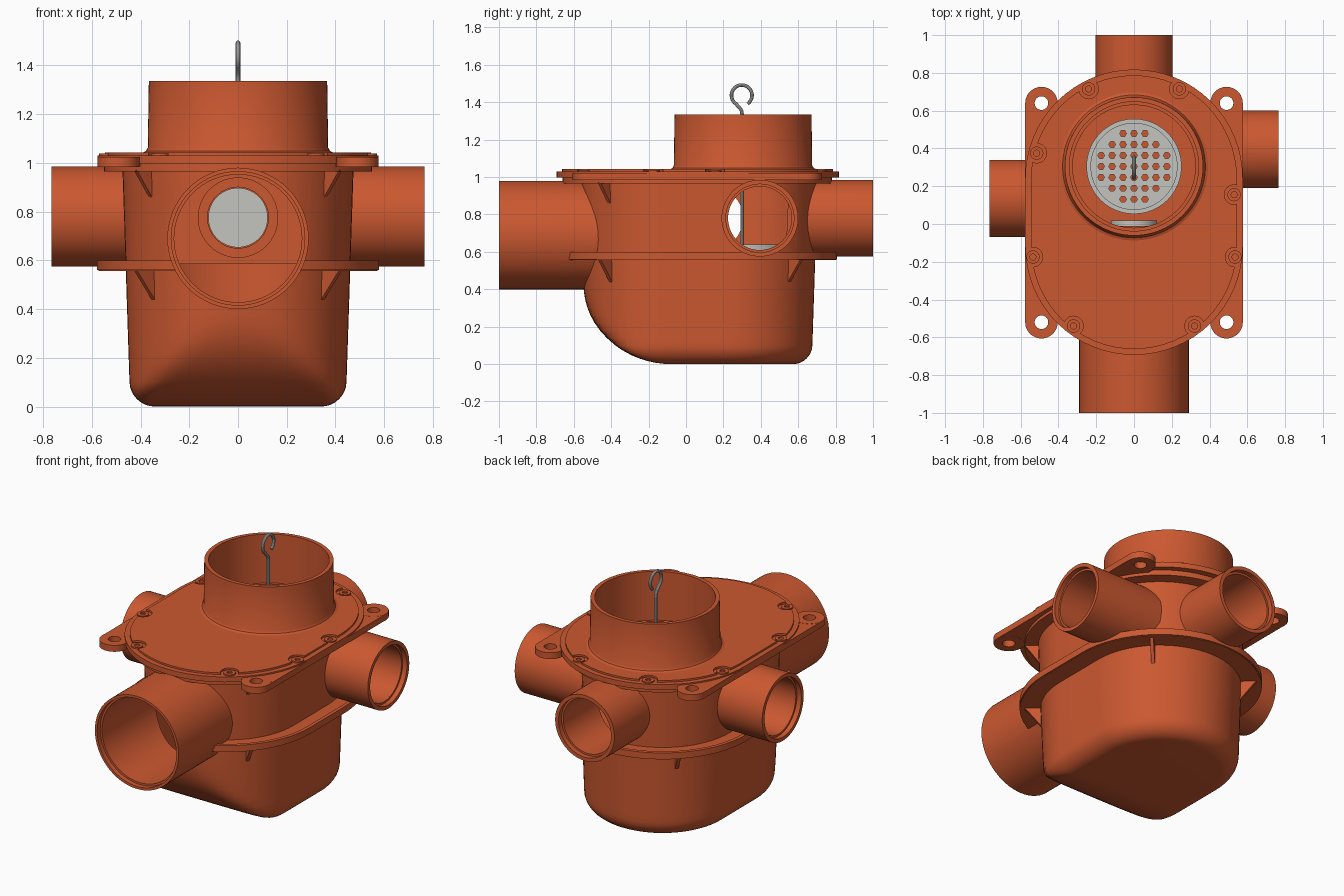
import bpy, bmesh, math
from mathutils import Vector

if "Cube" in bpy.data.objects:
    bpy.data.objects.remove(bpy.data.objects["Cube"])

BACK, FRONT = 0.23, -0.11      # centres of the two end arcs of the body


def material(name, rgb, rough):
    m = bpy.data.materials.new(name)
    m.use_nodes = True
    m.diffuse_color = (*rgb, 1)
    bsdf = m.node_tree.nodes["Principled BSDF"]
    bsdf.inputs["Base Color"].default_value = (*rgb, 1)
    bsdf.inputs["Roughness"].default_value = rough
    return m


orange = material("orange plastic", (0.60, 0.098, 0.030), 0.5)
grey = material("light grey metal", (0.55, 0.55, 0.53), 0.5)
parts = []


def finish(name, bm, mat=orange):
    bmesh.ops.recalc_face_normals(bm, faces=bm.faces)
    me = bpy.data.meshes.new(name)
    bm.to_mesh(me)
    bm.free()
    ob = bpy.data.objects.new(name, me)
    bpy.context.collection.objects.link(ob)
    me.materials.append(mat)
    parts.append(ob)
    return ob


def loft(name, rings, mat=orange, closed=False):
    """Skin a stack of point rings; closed joins the last ring to the first."""
    bm = bmesh.new()
    rows = [[bm.verts.new(p) for p in ring] for ring in rings]
    n = len(rows[0])
    pairs = list(zip(rows, rows[1:])) + ([(rows[-1], rows[0])] if closed else [])
    for a, b in pairs:
        for i in range(n):
            j = (i + 1) % n
            bm.faces.new((a[i], a[j], b[j], b[i]))
    if not closed:
        bm.faces.new(rows[0])
        bm.faces.new(rows[-1])
    return finish(name, bm, mat)


def stadium(r, back=BACK, front=FRONT, n=32):
    arc = [math.pi * i / n for i in range(n + 1)]
    return ([(r * math.cos(t), back + r * math.sin(t)) for t in arc]
            + [(-r * math.cos(t), front - r * math.sin(t)) for t in arc])


def circle(x, y, r, n=48):
    return [(x + r * math.cos(math.tau * i / n), y + r * math.sin(math.tau * i / n)) for i in range(n)]


def at(pts, z):
    return [(x, y, z) for x, y in pts]


def prism(name, pts, z0, z1, mat=orange):
    return loft(name, [at(pts, z0), at(pts, z1)], mat)


def ring(name, outer, inner, z0, z1, mat=orange):
    return loft(name, [at(outer, z0), at(outer, z1), at(inner, z1), at(inner, z0)], mat, True)


def rod(name, a, b, r, mat=orange, n=64):
    """Solid cylinder between two points."""
    a, b = Vector(a), Vector(b)
    turn = (b - a).to_track_quat("Z", "Y")
    disc = [turn @ Vector((x, y, 0)) for x, y in circle(0, 0, r, n)]
    return loft(name, [[a + p for p in disc], [b + p for p in disc]], mat)


def hull(name, pts):
    bm = bmesh.new()
    verts = [bm.verts.new(p) for p in pts]
    bmesh.ops.convex_hull(bm, input=verts)
    return finish(name, bm)


def box(name, x0, x1, y0, y1, z0, z1):
    return hull(name, [(x, y, z) for x in (x0, x1) for y in (y0, y1) for z in (z0, z1)])


def combine(target, tools, op):
    """Apply one boolean per tool and discard the tools."""
    for tool in tools:
        mod = target.modifiers.new("cut", "BOOLEAN")
        mod.object, mod.operation, mod.solver = tool, op, "EXACT"
        bpy.context.view_layer.update()
        dg = bpy.context.evaluated_depsgraph_get()
        mesh = bpy.data.meshes.new_from_object(target.evaluated_get(dg))
        target.modifiers.clear()
        target.data = mesh
        parts.remove(tool)
        bpy.data.objects.remove(tool)


# Bowl: rounded plan, tapered walls, filleted floor, scooped front
def bowl(name, inset, top):
    fillet = 0.1
    depths = [fillet * (1 - math.cos(math.pi * i / 16)) for i in range(9)]
    depths += [fillet + 0.04 * i for i in range(1, 13)]
    levels = [inset + d for d in depths] + [top]
    rings = []
    for z in levels:
        low = max(0, fillet - (z - inset))
        r = 0.442 + 0.033 * z - inset - fillet + math.sqrt(fillet ** 2 - low ** 2)
        drop = max(0, 0.5 - z)
        scoop = -0.08 - math.sqrt(max(0, (0.5 - inset) ** 2 - drop ** 2))
        rings.append([(x, (y + scoop + math.hypot(y - scoop, 0.04)) / 2, z) for x, y in stadium(r)])
    return loft(name, rings)


body = bowl("body", 0, 1.0)

# Pipes: start, mouth, outer radius, bore radius
pipes = [((0, -0.35, 0.69), (0, -1, 0.69), 0.29, 0.262),
         ((0, 0.45, 0.78), (0, 1, 0.78), 0.205, 0.17),
         ((-0.3, 0.135, 0.78), (-0.765, 0.135, 0.78), 0.205, 0.17),
         ((0.3, 0.395, 0.78), (0.765, 0.395, 0.78), 0.205, 0.17)]
combine(body, [rod("pipe", a, b, ro) for a, b, ro, ri in pipes], "UNION")

# Flanges and mounting ears
ears = [(sx * 0.49, y) for sx in (-1, 1) for y in (-0.52, 0.64)]
solids = [prism("middle_flange", stadium(0.572), 0.557, 0.58),
          prism("upper_flange", stadium(0.55), 0.965, 1.003)]
solids += [box("side_strip", min(s * 0.4, s * 0.576), max(s * 0.4, s * 0.576), -0.52, 0.64, 0.984, 1.022)
           for s in (-1, 1)]
solids += [prism("ear", circle(x, y, 0.086), 0.983, 1.023) for x, y in ears]
combine(body, solids, "UNION")

# Hollow the body, bore the pipes and drill the ears
cuts = [bowl("cavity", 0.035, 1.1)]
for a, b, ro, ri in pipes:
    a, b = Vector(a), Vector(b)
    out = (b - a).normalized()
    cuts += [rod("bore", a, b + out * 0.02, ri),
             rod("mouth", b - out * 0.03, b + out * 0.02, ri + 0.012)]
cuts += [prism("ear_hole", circle(x, y, 0.036), 0.9, 1.1) for x, y in ears]
combine(body, cuts, "DIFFERENCE")

# Upturned lip on the middle flange, kept clear of the front pipe
lip = ring("flange_lip", stadium(0.578), stadium(0.556), 0.56, 0.6)
combine(lip, [rod("clear", (0, -0.3, 0.69), (0, -1, 0.69), 0.28),
              rod("clear", (0, 0.6, 0.78), (0, 1, 0.78), 0.2)]
        + [rod("clear", (s * 0.4, y, 0.78), (s * 0.8, y, 0.78), 0.2)
           for s, y in ((-1, 0.135), (1, 0.395))], "DIFFERENCE")


# Triangular stiffening ribs under both flanges
def rib(name, centre, angle, z, height):
    d = Vector((math.cos(angle), math.sin(angle), 0))
    side = Vector((-d.y, d.x, 0)) * 0.01
    base = Vector((0, centre, 0))
    pts = [base + d * r + Vector((0, 0, h)) for r, h in ((0.42, z), (0.55, z), (0.455, z - height), (0.42, z - height))]
    hull(name, [p + s for p in pts for s in (side, -side)])


for s, tag in ((1, "left"), (-1, "right")):
    for centre, deg, end in ((FRONT, -40, "front"), (BACK, 45, "back")):
        a = math.radians(deg)
        a = a if s > 0 else math.pi - a
        rib("lower_rib_%s_%s" % (end, tag), centre, a, 0.56, 0.12)
        if end == "front":
            rib("upper_rib_" + tag, centre, a, 0.97, 0.13)

# Lid with raised panel, scalloped around the screws, and round neck
screws = [(-0.24, 0.715), (0.24, 0.715), (-0.515, 0.375), (0.53, 0.155),
          (-0.535, -0.175), (0.535, -0.175), (-0.32, -0.54), (0.32, -0.54)]
NY = 0.305
lid = prism("lid", stadium(0.576, 0.242, -0.117), 0.998, 1.031)
panel = prism("lid_panel", stadium(0.545, 0.242, -0.117), 1.025, 1.042)
combine(panel, [prism("scallop", circle(x, y, 0.052, 24), 1.0, 1.1) for x, y in screws], "DIFFERENCE")
neck = loft("neck", [at(circle(0, NY, r, 96), z) for r, z in
                     ((0.392, 1.01), (0.392, 1.042), (0.378, 1.048), (0.37, 1.062), (0.366, 1.335))])
for part in (lid, panel, neck):
    combine(part, [prism("neck_bore", circle(0, NY, 0.342, 96), 0.9, 1.4)], "DIFFERENCE")
ring("neck_seat", circle(0, NY, 0.35, 96), circle(0, NY, 0.325, 96), 1.0, 1.03)
for i, (x, y) in enumerate(screws):
    ring("screw_%d" % (i + 1), circle(x, y, 0.035, 24), circle(x, y, 0.016, 24), 1.025, 1.039)

# Inner shelf and dividing wall
shelf = prism("inner_shelf", stadium(0.44, BACK, 0.0), 0.585, 0.605)
combine(shelf, [box("front_trim", -0.6, 0.6, -0.6, -0.03, 0.5, 0.7),
                prism("shelf_hole", circle(0, NY, 0.24), 0.5, 0.7)], "DIFFERENCE")
box("dividing_wall", -0.44, 0.44, -0.03, -0.01, 0.585, 1.0)
collar = rod("plug_collar", (0, -0.06, 0.775), (0, -0.02, 0.775), 0.165)
combine(collar, [rod("collar_bore", (0, -0.1, 0.775), (0, 0.1, 0.775), 0.125)], "DIFFERENCE")
rod("plug", (0, -0.045, 0.775), (0, 0.018, 0.775), 0.122, grey)

# Perforated strainer with raised rim
strainer = prism("strainer", circle(0, NY, 0.25), 0.606, 0.618, grey)
holes = []
for row in range(-3, 4):
    reach = min(3, 4 - abs(row))
    for col in range(-reach, reach + 1):
        holes.append(prism("hole", circle(col * 0.058, NY + row * 0.058, 0.018, 6), 0.55, 0.7, grey))
combine(strainer, holes, "DIFFERENCE")
ring("strainer_rim", circle(0, NY, 0.252), circle(0, NY, 0.228), 0.606, 0.64, grey)

# Lifting rod with open hook
curve = bpy.data.curves.new("lifting_hook", "CURVE")
curve.dimensions = "3D"
curve.bevel_depth = 0.01
curve.bevel_resolution = 3
curve.use_fill_caps = True
path = [(0.3, 0.61), (0.3, 1.335), (0.297, 1.355), (0.285, 1.372)]
path += [(0.298 + 0.055 * math.cos(math.radians(a)), 1.437 + 0.055 * math.sin(math.radians(a)))
         for a in range(235, -56, -10)]
spline = curve.splines.new("POLY")
spline.points.add(len(path) - 1)
for p, (y, z) in zip(spline.points, path):
    p.co = (0, y, z, 1)
temp = bpy.data.objects.new("hook_path", curve)
bpy.context.collection.objects.link(temp)
bpy.context.view_layer.update()
hook_mesh = bpy.data.meshes.new_from_object(temp.evaluated_get(bpy.context.evaluated_depsgraph_get()))
bpy.data.objects.remove(temp)
hook = bpy.data.objects.new("lifting_hook", hook_mesh)
bpy.context.collection.objects.link(hook)
hook_mesh.materials.clear()
hook_mesh.materials.append(grey)
parts.append(hook)

# Smooth shading with sharp edges kept
bpy.ops.object.select_all(action="DESELECT")
for ob in parts:
    ob.select_set(True)
bpy.context.view_layer.objects.active = body
bpy.ops.object.shade_smooth_by_angle(angle=math.radians(30))
